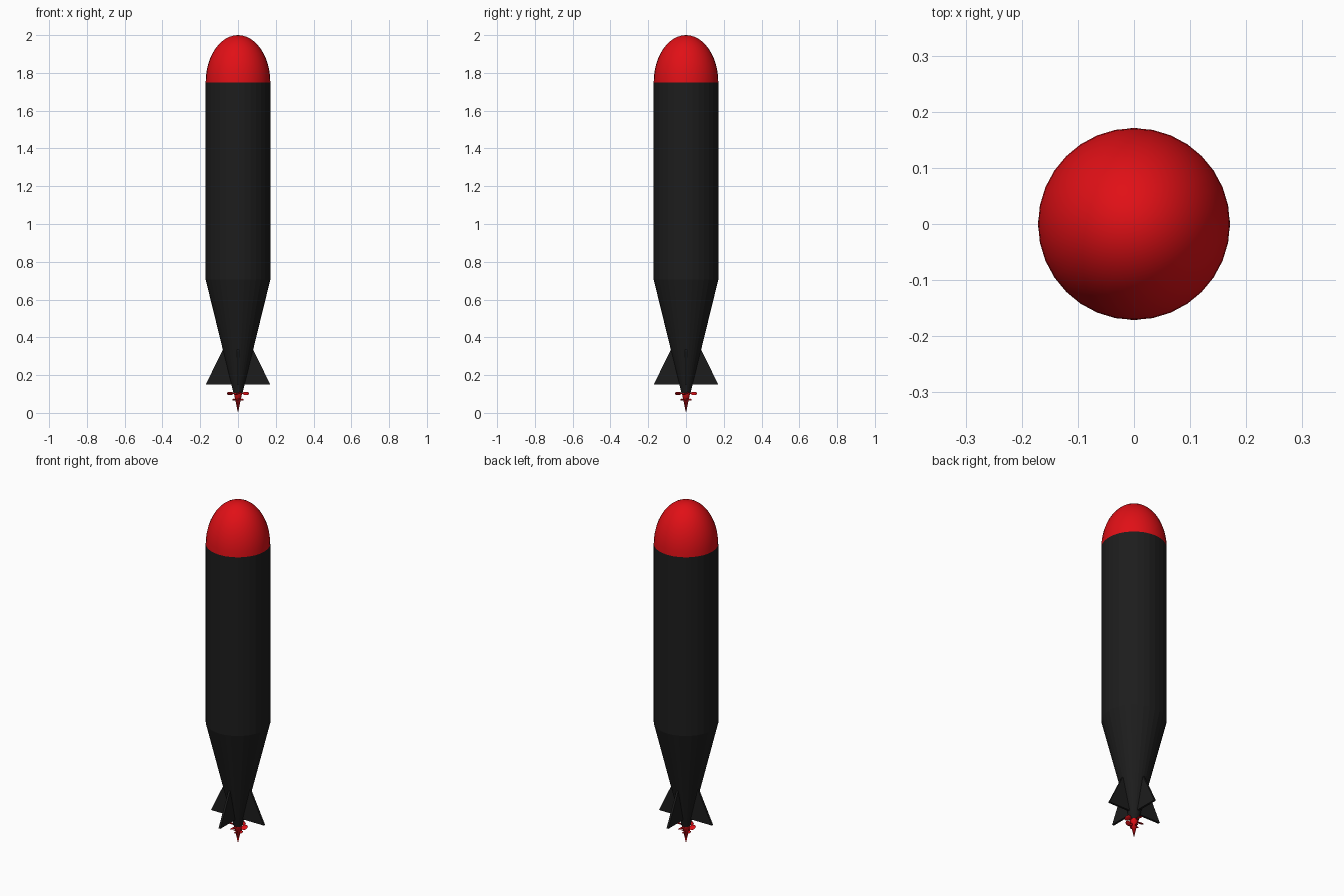
import bpy, bmesh, math
from mathutils import Matrix, Vector

if "Cube" in bpy.data.objects:
    bpy.data.objects.remove(bpy.data.objects["Cube"])

R = 0.171


def material(name, colour):
    m = bpy.data.materials.new(name)
    m.diffuse_color = (*colour, 1)
    m.use_nodes = True
    m.node_tree.nodes["Principled BSDF"].inputs["Base Color"].default_value = m.diffuse_color
    return m


black = material("black_paint", (0.012, 0.012, 0.012))
red = material("red_paint", (0.75, 0.005, 0.008))


def finish(name, bm, mat, angle=30):
    bmesh.ops.recalc_face_normals(bm, faces=bm.faces)
    me = bpy.data.meshes.new(name)
    bm.to_mesh(me)
    bm.free()
    ob = bpy.data.objects.new(name, me)
    bpy.context.collection.objects.link(ob)
    me.materials.append(mat)
    bpy.ops.object.select_all(action='DESELECT')
    ob.select_set(True)
    bpy.context.view_layer.objects.active = ob
    bpy.ops.object.shade_smooth_by_angle(angle=math.radians(angle))
    return ob


def lathe(name, profile, mat, sides=32, angle=30):
    # Spin an (r, z) profile around the z axis
    bm = bmesh.new()
    vs = [bm.verts.new((r, 0, z)) for r, z in profile]
    es = [bm.edges.new(p) for p in zip(vs, vs[1:])]
    bmesh.ops.spin(bm, geom=vs + es, cent=(0, 0, 0), axis=(0, 0, 1),
                   angle=math.tau, steps=sides, use_duplicate=False)
    bmesh.ops.remove_doubles(bm, verts=bm.verts, dist=1e-5)
    return finish(name, bm, mat, angle)


# Hull: cylinder with a straight tapered tail
lathe("hull", [(0, 1.75), (R, 1.75), (R, 0.705), (0.024, 0.105), (0, 0.105)], black, angle=10)

# Half-ellipsoid nose
nose = [(R * math.cos(t), 1.75 + 0.25 * math.sin(t))
        for t in (i * math.pi / 24 for i in range(12))]
lathe("nose", nose + [(0, 2.0)], red)

# Pointed propeller hub
lathe("propeller_hub", [(0, 0.105), (0.022, 0.105), (0, 0)], red)


# Four tail fins, thin triangular plates
def fin(name, turn):
    bm = bmesh.new()
    t = 0.006
    outline = [(0.07, 0.34), (0.08, 0.335), (R, 0.15), (0.025, 0.15)]
    f = bm.faces.new([bm.verts.new((x, -t, z)) for x, z in outline])
    ext = bmesh.ops.extrude_face_region(bm, geom=[f])
    moved = [v for v in ext["geom"] if isinstance(v, bmesh.types.BMVert)]
    bmesh.ops.translate(bm, verts=moved, vec=Vector((0, 2 * t, 0)))
    bm.transform(Matrix.Rotation(turn, 4, 'Z'))
    finish(name, bm, black)


# Propeller blade: flattened oval on a thin stalk
def blade(name, turn, z, length):
    bm = bmesh.new()
    bmesh.ops.create_uvsphere(
        bm, u_segments=12, v_segments=8, radius=1,
        matrix=Matrix.Translation((length * 0.7, 0, z))
        @ Matrix.Rotation(math.radians(25), 4, 'X')
        @ Matrix.Diagonal((length * 0.3, length * 0.32, 0.004, 1)))
    bmesh.ops.create_cone(
        bm, cap_ends=True, segments=8, radius1=0.004, radius2=0.004, depth=length * 0.5,
        matrix=Matrix.Translation((length * 0.25, 0, z)) @ Matrix.Rotation(math.pi / 2, 4, 'Y'))
    bm.transform(Matrix.Rotation(turn, 4, 'Z'))
    finish(name, bm, red)


for i in range(4):
    a = i * math.pi / 2
    fin(f"fin_{i + 1}", a)
    blade(f"front_blade_{i + 1}", a, 0.103, 0.06)
    blade(f"rear_blade_{i + 1}", a, 0.07, 0.03)
